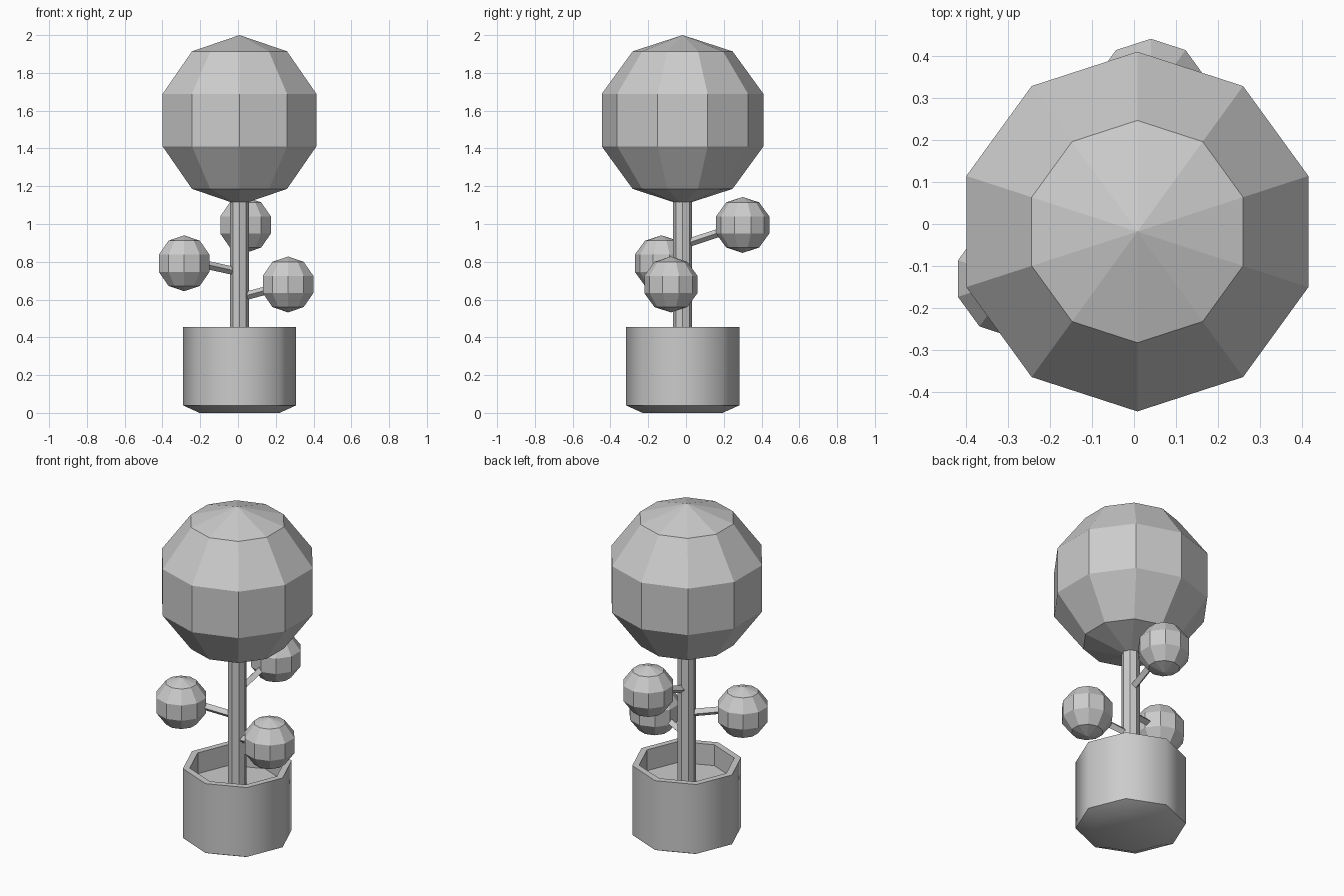
import bpy, bmesh, math
from mathutils import Vector

cube = bpy.data.objects.get("Cube")
if cube:
    bpy.data.objects.remove(cube, do_unlink=True)

mat = bpy.data.materials.new("plain grey")
mat.use_nodes = True
GREY = (0.6, 0.6, 0.6, 1)
mat.diffuse_color = GREY
mat.node_tree.nodes["Principled BSDF"].inputs["Base Color"].default_value = GREY

AXIS = Vector((0.008, -0.018, 0))   # trunk and pot centre line


def finish(name, bm, location):
    bmesh.ops.recalc_face_normals(bm, faces=bm.faces)
    mesh = bpy.data.meshes.new(name)
    bm.to_mesh(mesh)
    bm.free()
    mesh.materials.append(mat)
    obj = bpy.data.objects.new(name, mesh)
    obj.location = location
    bpy.context.collection.objects.link(obj)
    return obj


def foliage(name, center, radius):
    """Faceted ball with a vertex row facing the front."""
    bm = bmesh.new()
    bmesh.ops.create_uvsphere(bm, u_segments=10, v_segments=5, radius=radius)
    return finish(name, bm, center)


def rod(name, start, end, radius, sides):
    """Straight prism between two points."""
    start, end = Vector(start), Vector(end)
    span = end - start
    bm = bmesh.new()
    bmesh.ops.create_cone(bm, cap_ends=True, segments=sides, radius1=radius,
                          radius2=radius, depth=span.length)
    obj = finish(name, bm, (start + end) / 2)
    obj.rotation_euler = span.to_track_quat("Z", "Y").to_euler()
    return obj


# Pot: octagonal profile with chamfered foot, thick rim and soil floor
profile = [(0.212, 0), (0.30, 0.04), (0.30, 0.455), (0.262, 0.455), (0.262, 0.33)]
bm = bmesh.new()
rings = []
for r, z in profile:
    rings.append([bm.verts.new((r * math.cos(k * math.pi / 4),
                                r * math.sin(k * math.pi / 4), z)) for k in range(8)])
for level, (low, high) in enumerate(zip(rings, rings[1:])):
    for k in range(8):
        n = (k + 1) % 8
        face = bm.faces.new((low[k], low[n], high[n], high[k]))
        face.smooth = level < 2          # outer skin is smooth, rim and inside flat
bm.faces.new(rings[0][::-1]).smooth = True
bm.faces.new(rings[-1])
bm.normal_update()
for edge in bm.edges:
    edge.smooth = edge.calc_face_angle(0) < math.radians(50)
finish("pot_with_soil", bm, AXIS)

# Trunk and crown
rod("trunk", AXIS + Vector((0, 0, 0.3)), AXIS + Vector((0, 0, 1.3)), 0.05, 8)
foliage("crown", AXIS + Vector((0, 0, 1.55)), 0.45)

# Side branches, each carrying a small ball of foliage
branches = {
    "right": ((-0.285, -0.13, 0.792), 0.745, 0.81),
    "left": ((0.265, -0.08, 0.68), 0.61, 0.68),
    "back": ((0.04, 0.30, 0.995), 0.89, 0.995),
}
for side, (center, z_start, z_end) in branches.items():
    foliage(side + "_foliage", center, 0.148)
    rod(side + "_branch", AXIS + Vector((0, 0, z_start)),
        (center[0], center[1], z_end), 0.022, 4)
